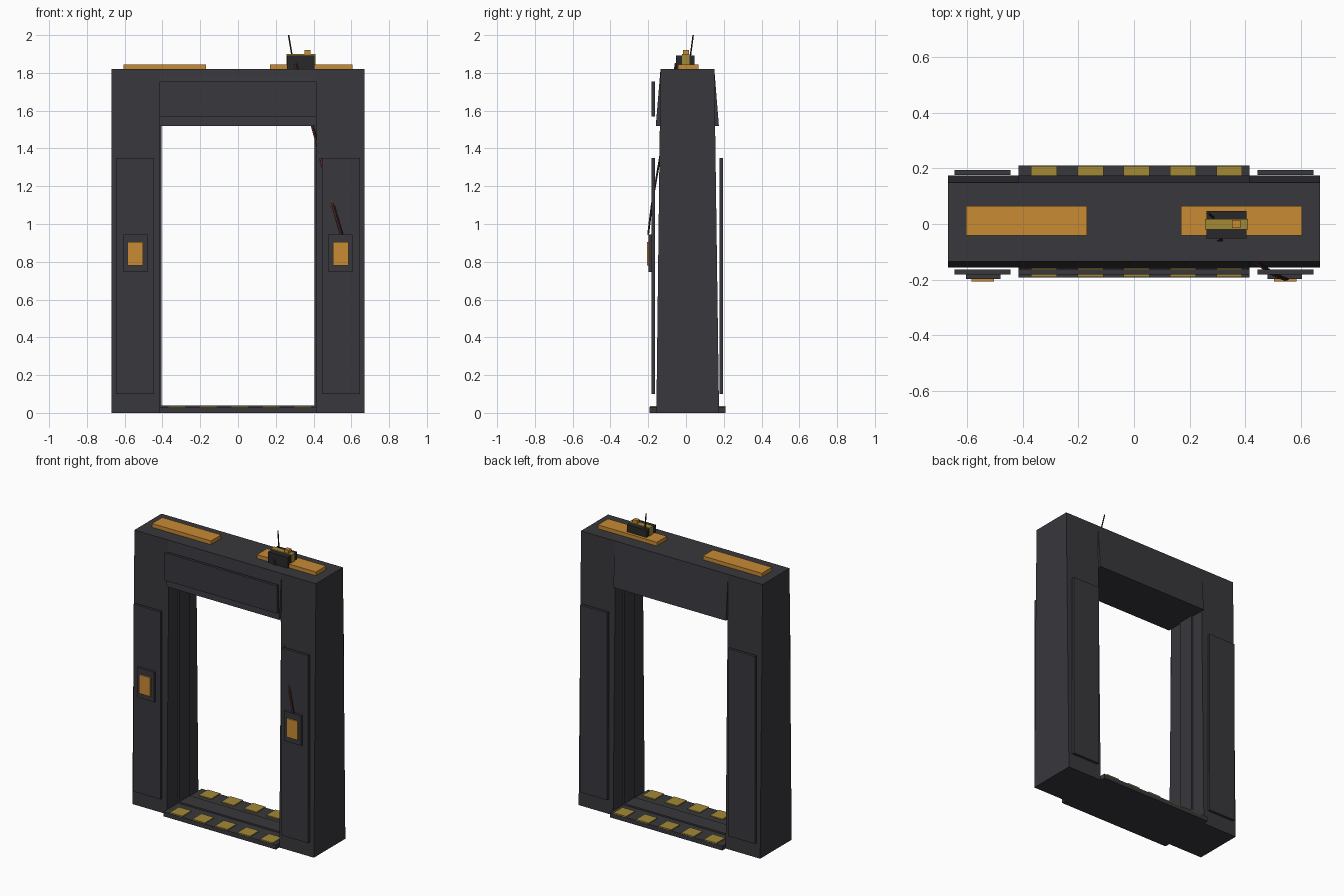
import bpy, bmesh
from mathutils import Vector

if "Cube" in bpy.data.objects:
    bpy.data.objects.remove(bpy.data.objects["Cube"])


def mat(name, col):
    m = bpy.data.materials.new(name)
    m.diffuse_color = (*col, 1)
    m.use_nodes = True
    m.node_tree.nodes["Principled BSDF"].inputs["Base Color"].default_value = m.diffuse_color
    return m


CHARCOAL = mat("charcoal", (0.040, 0.039, 0.046))
BLACK = mat("black", (0.022, 0.022, 0.024))
ORANGE = mat("orange", (0.58, 0.26, 0.034))
YELLOW = mat("yellow", (0.36, 0.25, 0.036))
RED = mat("dull_red", (0.17, 0.04, 0.03))


def prism(name, m, x, y0, y1, z):
    """Block over x and z ranges; y0 / y1 are the depth ranges at bottom / top."""
    bm = bmesh.new()
    low = [bm.verts.new((a, b, z[0])) for a, b in
           ((x[0], y0[0]), (x[1], y0[0]), (x[1], y0[1]), (x[0], y0[1]))]
    top = [bm.verts.new((a, b, z[1])) for a, b in
           ((x[0], y1[0]), (x[1], y1[0]), (x[1], y1[1]), (x[0], y1[1]))]
    bm.faces.new(low[::-1])
    bm.faces.new(top)
    for i in range(4):
        j = (i + 1) % 4
        bm.faces.new((low[i], low[j], top[j], top[i]))
    me = bpy.data.meshes.new(name)
    bm.to_mesh(me)
    bm.free()
    me.materials.append(m)
    o = bpy.data.objects.new(name, me)
    bpy.context.collection.objects.link(o)
    return o


def box(name, m, x, y, z):
    return prism(name, m, x, y, y, z)


def both(name, m, x, y0, y1, z):
    """Same block on the left and the right side."""
    prism(name + "_right", m, x, y0, y1, z)
    prism(name + "_left", m, (-x[1], -x[0]), y0, y1, z)


def wire(name, m, pts, r):
    cu = bpy.data.curves.new(name, 'CURVE')
    cu.dimensions = '3D'
    cu.bevel_depth = r
    cu.bevel_resolution = 1
    cu.use_fill_caps = True
    sp = cu.splines.new('POLY')
    sp.points.add(len(pts) - 1)
    for p, c in zip(sp.points, pts):
        p.co = (*c, 1)
    cu.materials.append(m)
    o = bpy.data.objects.new(name, cu)
    bpy.context.collection.objects.link(o)


# Tapered posts and flared lintel
TOP = (-0.135, 0.15)
both("post", CHARCOAL, (0.415, 0.67), (-0.157, 0.175), TOP, (0, 1.82))
prism("lintel", CHARCOAL, (-0.416, 0.416), (-0.16, 0.174), TOP, (1.52, 1.82))

# Inner door rails
both("inner_rail", CHARCOAL, (0.405, 0.42), (-0.04, 0.07), (-0.04, 0.07), (0.03, 1.53))

# Cover panels on front and back
for side, y in (("front", (-0.182, -0.164)), ("back", (0.177, 0.195))):
    both(side + "_panel", CHARCOAL, (0.445, 0.645), y, y, (0.10, 1.35))
box("header_panel", CHARCOAL, (-0.415, 0.415), (-0.182, -0.164), (1.57, 1.755))

# Control pads with lit screens
both("control_pad", CHARCOAL, (0.48, 0.605), (-0.198, -0.17), (-0.198, -0.17), (0.745, 0.945))
both("screen", ORANGE, (0.503, 0.585), (-0.207, -0.197), (-0.207, -0.197), (0.78, 0.905))

# Threshold with raised sill and hazard pads
box("threshold", CHARCOAL, (-0.415, 0.415), (-0.193, 0.21), (0, 0.03))
box("sill_bar", CHARCOAL, (-0.414, 0.414), (-0.04, 0.07), (0.029, 0.04))
for i in range(5):
    x = -0.37 + i * 0.1665
    box(f"front_hazard_pad_{i}", YELLOW, (x, x + 0.093), (-0.191, -0.095), (0.029, 0.037))
    box(f"back_hazard_pad_{i}", YELLOW, (x, x + 0.093), (0.115, 0.209), (0.029, 0.037))

# Light bars on the roof
both("light_bar", ORANGE, (0.17, 0.605), (-0.042, 0.065), (-0.042, 0.065), (1.815, 1.845))

# Transmitter: body, strap, button, antenna
box("transmitter", BLACK, (0.26, 0.405), (-0.053, 0.046), (1.815, 1.893))
box("strap", YELLOW, (0.256, 0.41), (-0.02, 0.018), (1.83, 1.899))
box("button", ORANGE, (0.352, 0.384), (-0.015, 0.015), (1.895, 1.92))
wire("antenna", BLACK, [(0.288, 0.022, 1.88), (0.268, 0.038, 2.0)], 0.004)

# Cables from transmitter to the right control pad
path = [(0.30, -0.055, 1.85), (0.385, -0.10, 1.54), (0.415, -0.125, 1.43),
        (0.50, -0.182, 1.10), (0.545, -0.201, 0.945)]
wire("red_cable", RED, path, 0.005)
wire("black_cable", BLACK, [Vector(p) + Vector((0.008, 0.002, 0)) for p in path], 0.004)
